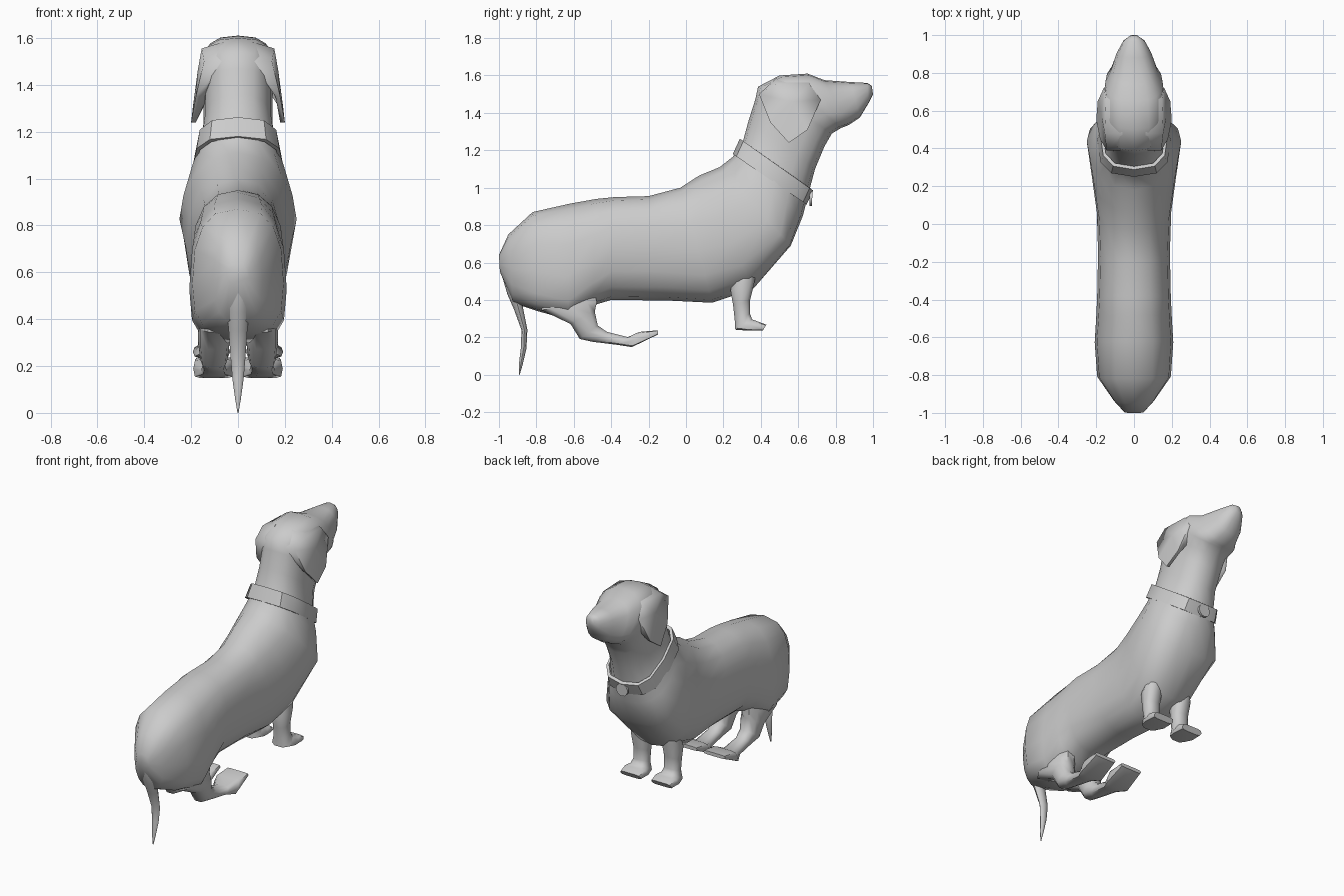
import bpy, bmesh, math


def finish(bm, name, angle=50):
    bmesh.ops.recalc_face_normals(bm, faces=bm.faces)
    me = bpy.data.meshes.new(name)
    bm.to_mesh(me)
    bm.free()
    ob = bpy.data.objects.new(name, me)
    bpy.context.collection.objects.link(ob)
    bpy.ops.object.select_all(action='DESELECT')
    ob.select_set(True)
    bpy.context.view_layer.objects.active = ob
    bpy.ops.object.shade_smooth_by_angle(angle=math.radians(angle))


def loft(name, rings, n=12, x=0.0, closed=False, angle=50):
    """Rings are (y1, z1, y2, z2, half_width, roundness[, sag]) in the side plane;
    sag moves the widest point from the middle towards the second point."""
    bm = bmesh.new()
    loops = []
    for y1, z1, y2, z2, w, p, *sag in rings:
        loop = []
        for i in range(n):
            a = 2 * math.pi * i / n
            c, s = math.cos(a), math.sin(a)
            c = math.copysign(abs(c) ** p, c)
            s = math.copysign(abs(s) ** p, s)
            h = s - (sag[0] if sag else 0) * (1 - s * s)
            loop.append(bm.verts.new((x + w * c,
                                      (y1 + y2) / 2 + (y1 - y2) / 2 * h,
                                      (z1 + z2) / 2 + (z1 - z2) / 2 * h)))
        loops.append(loop)
    pairs = list(zip(loops, loops[1:]))
    if closed:
        pairs.append((loops[-1], loops[0]))
    else:
        bm.faces.new(loops[0])
        bm.faces.new(loops[-1])
    for a, b in pairs:
        for i in range(n):
            j = (i + 1) % n
            bm.faces.new((a[i], a[j], b[j], b[i]))
    finish(bm, name, angle)


# Torso, neck and head as one skin
TORSO = [
    (-1.0, .64, -.995, .55, .05, .9),
    (-.95, .75, -.925, .385, .105, .8),
    (-.82, .87, -.80, .342, .195, .72, .2),
    (-.62, .915, -.63, .295, .208, .75, .25),
    (-.48, .94, -.50, .37, .2, .82, .15),
    (-.38, .95, -.40, .40, .195, .85),
    (-.20, .955, -.10, .397, .19, .85),
    (-.03, 1.0, .14, .385, .197, .85, .1),
    (.07, 1.065, .36, .46, .222, .9, .2),
    (.18, 1.11, .56, .69, .25, .9, .35),
]
NECK_AND_HEAD = [
    (.25, 1.165, .625, .85, .21, .9, .15),
    (.305, 1.25, .655, .97, .165, .85),
    (.335, 1.36, .69, 1.10, .148, .85),
    (.37, 1.47, .74, 1.22, .148, .8),
    (.385, 1.54, .78, 1.29, .15, .78),
    (.50, 1.60, .83, 1.32, .162, .75),
    (.65, 1.61, .845, 1.325, .152, .75),
    (.74, 1.575, .87, 1.335, .125, .8),
    (.88, 1.565, .93, 1.375, .092, .8),
    (.97, 1.56, .975, 1.45, .055, .85),
    (.993, 1.545, 1.0, 1.50, .02, .9),
]
loft("body", TORSO + NECK_AND_HEAD, n=16, angle=75)

# Collar band
loft("collar", [
    (.25, 1.18, .645, .91, .195, .7),
    (.288, 1.262, .68, .985, .18, .7),
    (.305, 1.25, .665, .997, .165, .7),
    (.265, 1.17, .63, .92, .18, .7),
], n=12, closed=True, angle=35)

# Collar tag
bpy.ops.mesh.primitive_cylinder_add(vertices=14, radius=.042, depth=.014,
                                    location=(0, .668, .945),
                                    rotation=(math.radians(88), 0, 0))
bpy.context.object.name = "collar_tag"
bpy.ops.object.shade_smooth_by_angle(angle=math.radians(40))

# Tail
loft("tail", [
    (-.99, .64, -.94, .64, .02, 1),
    (-.99, .55, -.92, .56, .055, 1),
    (-.955, .43, -.88, .44, .048, 1),
    (-.92, .35, -.872, .36, .04, 1),
    (-.88, .24, -.848, .24, .032, 1),
    (-.882, .15, -.853, .14, .024, 1),
    (-.893, .06, -.873, .055, .012, 1),
    (-.893, .0, -.889, .0, .002, 1),
], n=8)

FRONT_LEG = [
    (.26, .56, .38, .60, .04, .9),
    (.235, .45, .37, .50, .062, .9),
    (.25, .37, .345, .40, .054, .9),
    (.258, .30, .345, .325, .052, .9),
    (.262, .24, .355, .297, .065, .7),
    (.33, .235, .38, .287, .08, .5),
    (.41, .235, .43, .268, .075, .5),
]
HIND_LEG = [
    (-.50, .50, -.74, .50, .03, .9),
    (-.47, .39, -.78, .345, .068, .85),
    (-.485, .34, -.62, .27, .068, .85),
    (-.47, .265, -.57, .19, .058, .8),
    (-.42, .23, -.50, .175, .048, .8),
    (-.31, .202, -.36, .158, .055, .7),
    (-.25, .23, -.29, .147, .088, .4),
    (-.15, .238, -.15, .215, .08, .4),
]
# Ear outline: (x, y, z) on the outer side, from the crown round the tip
EAR = [(.155, .48, 1.555), (.148, .66, 1.555), (.16, .72, 1.47), (.192, .65, 1.31),
       (.20, .55, 1.24), (.18, .45, 1.35), (.145, .39, 1.50)]

for side, s in (("right", 1), ("left", -1)):
    loft("front_leg_" + side, FRONT_LEG, n=10, x=.113 * s)
    loft("hind_leg_" + side, HIND_LEG, n=10, x=.103 * s)

    # Ear flap: upper edge sinks into the skull, lower edge hangs free
    bm = bmesh.new()
    outer = [bm.verts.new((x * s, y, z)) for x, y, z in EAR]
    inner = [bm.verts.new(((x - .02 if z < 1.36 else x * .4) * s, y,
                           z + (.028 if z > 1.55 else 0))) for x, y, z in EAR]
    mid = bm.verts.new((.172 * s, .57, 1.46))
    k = len(EAR)
    for i in range(k):
        j = (i + 1) % k
        bm.faces.new((outer[i], outer[j], mid))
        bm.faces.new((outer[i], outer[j], inner[j], inner[i]))
    bm.faces.new(inner)
    finish(bm, "ear_" + side, 80)
